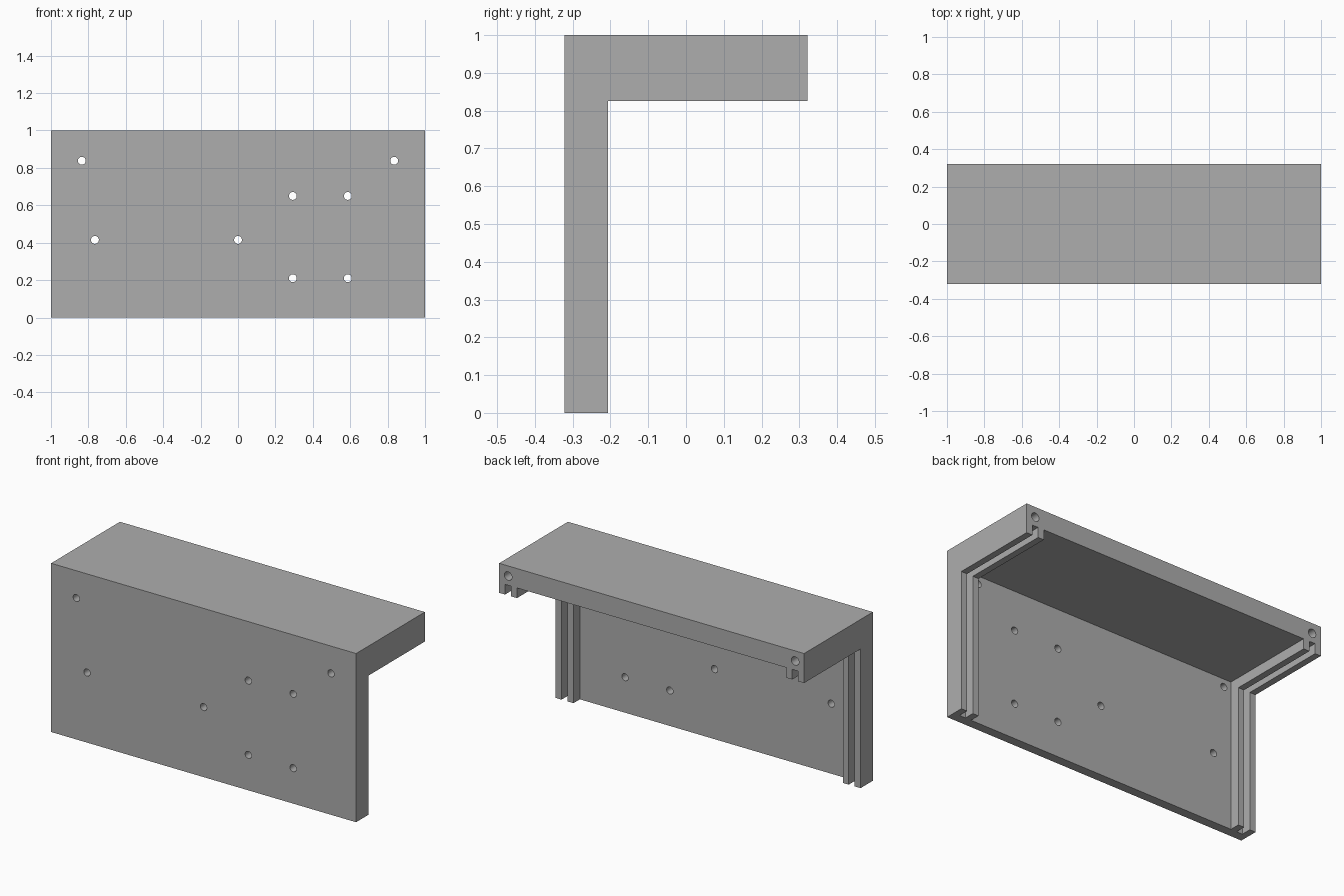
import bpy
import bmesh
from mathutils import Matrix, Vector

if "Cube" in bpy.data.objects:
    bpy.data.objects.remove(bpy.data.objects["Cube"], do_unlink=True)

# Main dimensions
DEPTH = 0.322      # half depth
WALL = 0.115       # front plate thickness including ribs
TOP = 0.175        # top slab thickness including ribs
RIB = 0.06         # rib height
RIB_W = 0.039      # rib and groove width
HOLE_R = 0.021

grey = bpy.data.materials.new("plain grey")
grey.use_nodes = True
colour = (0.42, 0.42, 0.42, 1)
grey.diffuse_color = colour
grey.node_tree.nodes["Principled BSDF"].inputs["Base Color"].default_value = colour


def make_object(name, bm):
    bmesh.ops.recalc_face_normals(bm, faces=bm.faces)
    mesh = bpy.data.meshes.new(name)
    bm.to_mesh(mesh)
    bm.free()
    mesh.materials.append(grey)
    obj = bpy.data.objects.new(name, mesh)
    bpy.context.collection.objects.link(obj)
    return obj


def add_box(bm, low, high):
    low, high = Vector(low), Vector(high)
    matrix = Matrix.Translation((low + high) / 2) @ Matrix.Diagonal((*(high - low), 1))
    bmesh.ops.create_cube(bm, size=1, matrix=matrix)


def add_hole(bm, x, z, y0, y1, radius):
    matrix = Matrix.Translation((x, (y0 + y1) / 2, z)) @ Matrix.Rotation(1.5707963, 4, "X")
    bmesh.ops.create_cone(bm, cap_ends=True, segments=32, radius1=radius,
                          radius2=radius, depth=abs(y1 - y0), matrix=matrix)


def cut(target, bm):
    cutter = make_object("cutter", bm)
    cutter.hide_render = True
    mod = target.modifiers.new("cut", "BOOLEAN")
    mod.operation = "DIFFERENCE"
    mod.solver = "EXACT"
    mod.object = cutter
    bpy.context.view_layer.objects.active = target
    bpy.ops.object.modifier_apply(modifier=mod.name)
    bpy.data.objects.remove(cutter, do_unlink=True)


# L-shaped body: front plate and top slab
profile = [(-DEPTH, 0), (-DEPTH + WALL, 0), (-DEPTH + WALL, 1 - TOP),
           (DEPTH, 1 - TOP), (DEPTH, 1), (-DEPTH, 1)]
bm = bmesh.new()
face = bm.faces.new([bm.verts.new((-1, y, z)) for y, z in profile])
extruded = bmesh.ops.extrude_face_region(bm, geom=[face])["geom"]
bmesh.ops.translate(bm, vec=(2, 0, 0),
                    verts=[v for v in extruded if isinstance(v, bmesh.types.BMVert)])
body = make_object("bracket_body", bm)

# Central recess and the slide grooves between the end ribs
bm = bmesh.new()
inner = 1 - 3 * RIB_W
spans = [(-inner, inner), (1 - 2 * RIB_W, 1 - RIB_W), (RIB_W - 1, 2 * RIB_W - 1)]
for x0, x1 in spans:
    add_box(bm, (x0, -DEPTH + WALL - RIB, -0.2), (x1, 0.6, 1 - TOP + RIB))
cut(body, bm)

# Through holes in the front plate and blind bolt holes in the back edge
bm = bmesh.new()
front_holes = [(-0.835, 0.838), (0.835, 0.838), (-0.765, 0.415), (0, 0.415)]
front_holes += [(x, z) for x in (0.293, 0.587) for z in (0.21, 0.65)]
for x, z in front_holes:
    add_hole(bm, x, z, -0.5, -0.1, HOLE_R)
for x in (-0.941, 0.941):
    add_hole(bm, x, 0.94, DEPTH - 0.15, DEPTH + 0.1, 0.025)
cut(body, bm)

# Smooth hole walls, flat plates
bpy.ops.object.select_all(action="DESELECT")
body.select_set(True)
bpy.context.view_layer.objects.active = body
bpy.ops.object.shade_smooth_by_angle()
